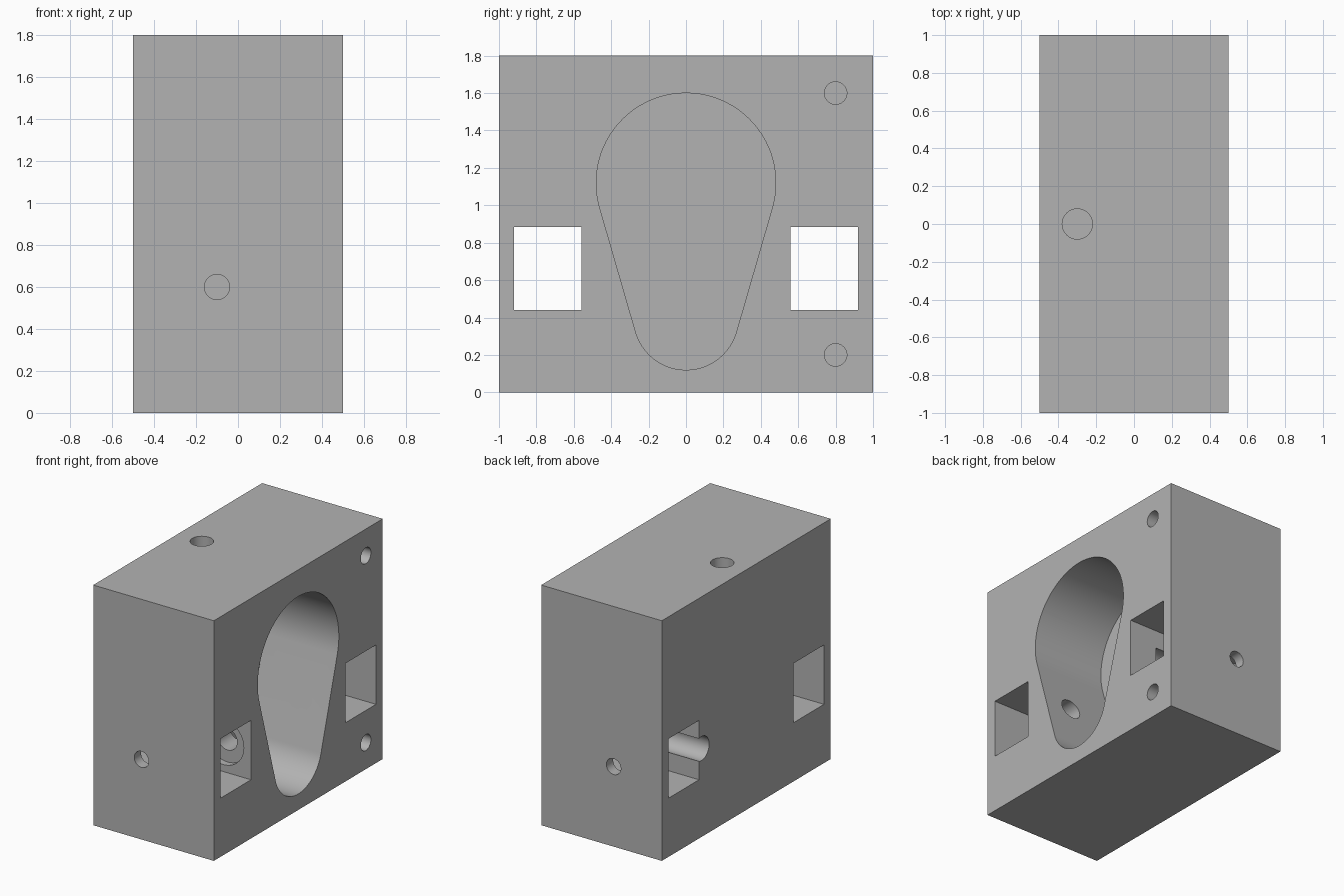
import bpy, bmesh
from math import sin, cos, asin, atan2, pi
from mathutils import Vector

if "Cube" in bpy.data.objects:
    bpy.data.objects.remove(bpy.data.objects["Cube"], do_unlink=True)

grey = bpy.data.materials.new("plain grey")
grey.use_nodes = True
colour = (0.45, 0.45, 0.45, 1)
grey.diffuse_color = colour
grey.node_tree.nodes["Principled BSDF"].inputs["Base Color"].default_value = colour


def add_object(name, bm):
    bmesh.ops.recalc_face_normals(bm, faces=bm.faces)
    mesh = bpy.data.meshes.new(name)
    bm.to_mesh(mesh)
    bm.free()
    mesh.materials.append(grey)
    ob = bpy.data.objects.new(name, mesh)
    bpy.context.collection.objects.link(ob)
    return ob


def box(name, low, high):
    bm = bmesh.new()
    bmesh.ops.create_cube(bm, size=1)
    low, high = Vector(low), Vector(high)
    for v in bm.verts:
        v.co = (low + high) / 2 + v.co * (high - low)
    return add_object(name, bm)


def rod(name, start, end, radius):
    start, end = Vector(start), Vector(end)
    axis = end - start
    turn = axis.to_track_quat("Z", "Y")
    bm = bmesh.new()
    bmesh.ops.create_cone(bm, cap_ends=True, segments=64, radius1=radius,
                          radius2=radius, depth=axis.length)
    for v in bm.verts:
        v.co = (start + end) / 2 + turn @ v.co
    return add_object(name, bm)


def teardrop(name, x0, x1, z_top, r_top, z_low, r_low):
    # Two arcs joined by their common tangents
    tilt = asin((r_top - r_low) / (z_top - z_low))
    n = 48
    outline = []
    for z, r, a, b in ((z_top, r_top, -tilt, pi + tilt),
                       (z_low, r_low, pi + tilt, 2 * pi - tilt)):
        for i in range(n + 1):
            t = a + (b - a) * i / n
            outline.append((x0, r * cos(t), z + r * sin(t)))
    bm = bmesh.new()
    face = bm.faces.new([bm.verts.new(p) for p in outline])
    wall = bmesh.ops.extrude_face_region(bm, geom=[face])
    moved = [g for g in wall["geom"] if isinstance(g, bmesh.types.BMVert)]
    bmesh.ops.translate(bm, verts=moved, vec=(x1 - x0, 0, 0))
    return add_object(name, bm)


block = box("housing_block", (-0.5, -1, 0), (0.5, 1, 1.8))

# Pocket, sloping bore through its floor, and vertical hole into that bore
slope = -0.7
bore_z = lambda x: 0.8625 + slope * (x + 0.1)
cutters = [
    teardrop("pocket_cutter", -0.1, 0.6, 1.12, 0.48, 0.40, 0.28),
    rod("bore_cutter", (-0.9, 0, bore_z(-0.9)), (0.15, 0, bore_z(0.15)), 0.17),
    rod("top_hole_cutter", (-0.3, 0, 1.0), (-0.3, 0, 1.9), 0.08),
]

# Matching features on both sides
mid = 0.6625
for s in (-1, 1):
    cutters += [
        box("window_cutter", (-0.6, min(s * 0.56, s * 0.92), 0.44),
            (0.6, max(s * 0.56, s * 0.92), 0.885)),
        rod("wire_channel_cutter", (-0.6, s * 0.53, mid), (0.27, s * 0.53, mid), 0.09),
        rod("cross_hole_cutter", (0.27, s * 0.28, mid), (0.27, s * 0.7, mid), 0.08),
        rod("counterbore_cutter", (0.27, s * 0.51, mid), (0.27, s * 0.7, mid), 0.17),
        rod("side_hole_cutter", (-0.1, s * 0.8, 0.6), (-0.1, s * 1.1, 0.6), 0.06),
    ]
    for z in (0.2, 1.6):
        cutters.append(rod("screw_hole_cutter", (0.1, s * 0.8, z), (0.6, s * 0.8, z), 0.06))

bpy.context.view_layer.objects.active = block
for cutter in cutters:
    mod = block.modifiers.new("cut", "BOOLEAN")
    mod.operation = "DIFFERENCE"
    mod.solver = "EXACT"
    mod.object = cutter
    bpy.ops.object.modifier_apply(modifier=mod.name)
    bpy.data.objects.remove(cutter, do_unlink=True)

bpy.ops.object.select_all(action="DESELECT")
block.select_set(True)
bpy.ops.object.shade_smooth_by_angle(angle=0.5)
